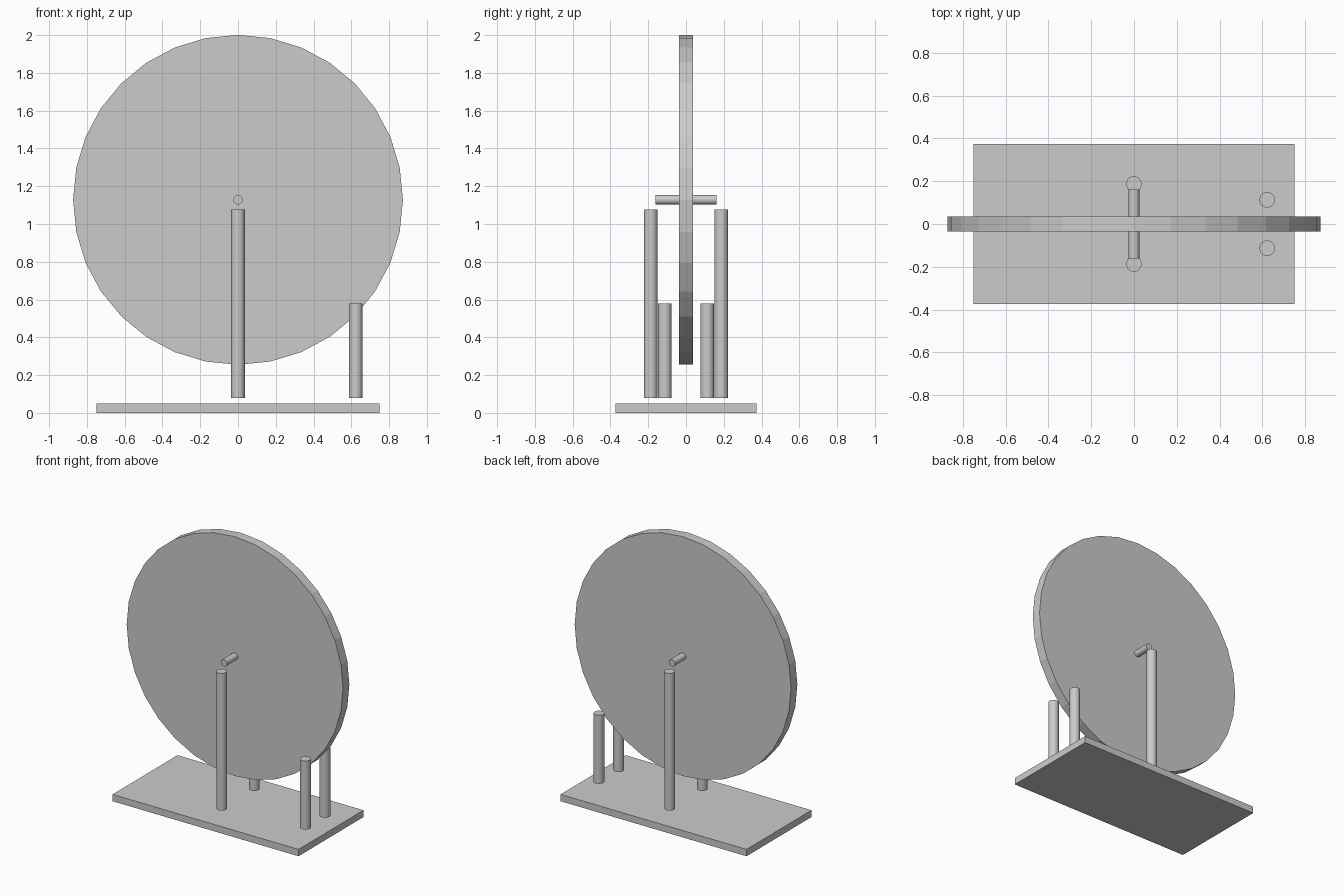
import bpy, math

if "Cube" in bpy.data.objects:
    bpy.data.objects.remove(bpy.data.objects["Cube"])

grey = bpy.data.materials.new("plain_grey")
grey.diffuse_color = (0.6, 0.6, 0.6, 1)
grey.use_nodes = True
grey.node_tree.nodes["Principled BSDF"].inputs["Base Color"].default_value = grey.diffuse_color


def finish(name, smooth):
    ob = bpy.context.object
    ob.name = name
    ob.data.materials.append(grey)
    bpy.ops.object.transform_apply(location=False, rotation=True, scale=True)
    if smooth:
        bpy.ops.object.shade_smooth_by_angle(angle=math.radians(30))
    return ob


def cylinder(name, radius, depth, loc, sides=32, along_y=False, smooth=True):
    rot = (math.pi / 2, 0, 0) if along_y else (0, 0, 0)
    bpy.ops.mesh.primitive_cylinder_add(vertices=sides, radius=radius, depth=depth,
                                        location=loc, rotation=rot)
    return finish(name, smooth)


# base plate
bpy.ops.mesh.primitive_cube_add(size=1, location=(0, 0, 0.025))
bpy.context.object.scale = (1.5, 0.748, 0.05)
finish("base_plate", False)

# big wheel with its axle
HUB = 1.128
cylinder("wheel", 0.873, 0.072, (0, 0, HUB), along_y=True, smooth=False)
cylinder("axle", 0.025, 0.322, (0, 0, HUB), along_y=True)

# paired posts, floating slightly above the base
for side, label in ((-1, "front"), (1, "back")):
    cylinder(label + "_tall_post", 0.036, 1.0, (0, side * 0.187, 0.578))
    cylinder(label + "_short_post", 0.036, 0.5, (0.623, side * 0.113, 0.328))
